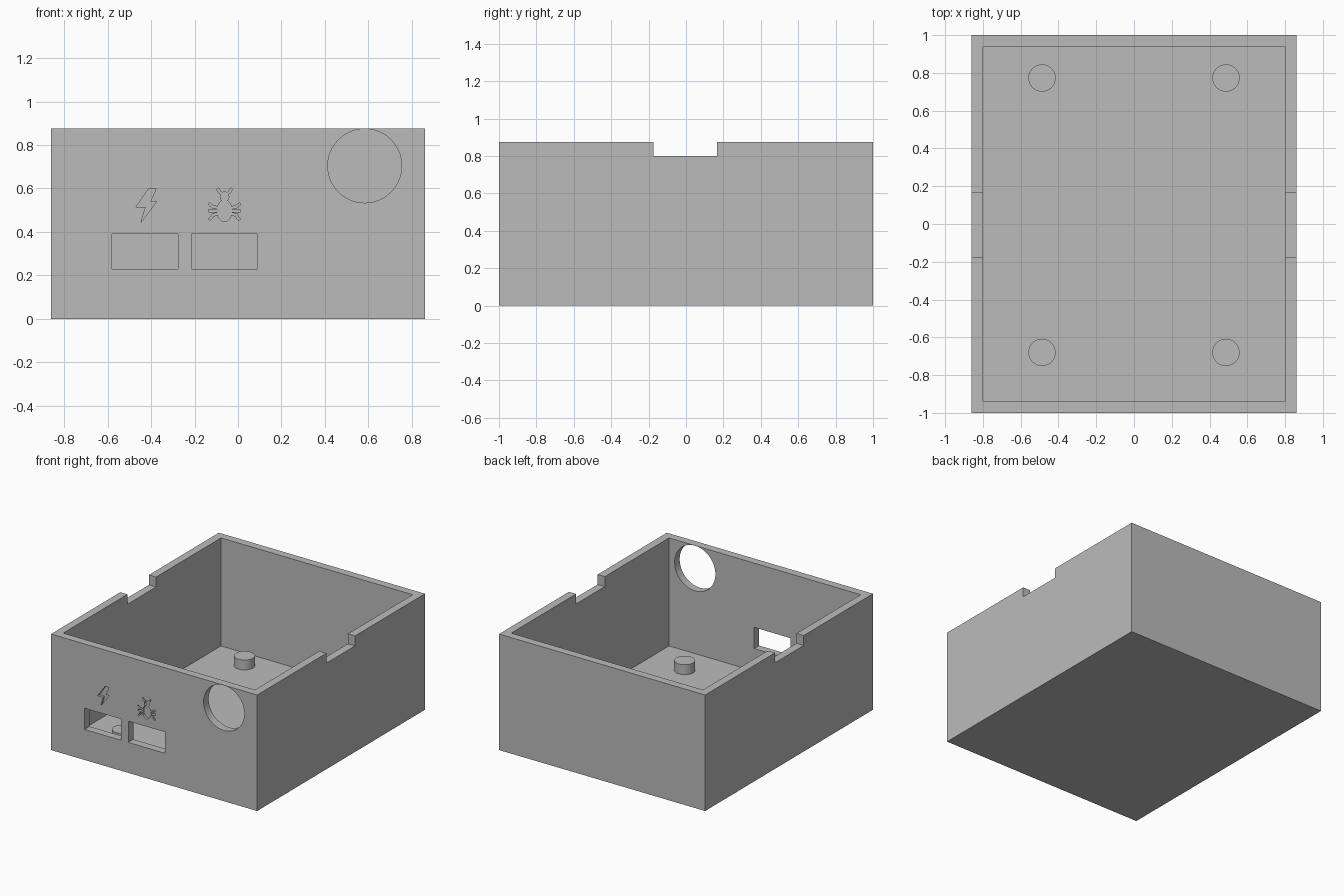
import bpy
import bmesh
from math import cos, sin, pi
from mathutils import Vector

default = bpy.data.objects.get("Cube")
if default:
    bpy.data.objects.remove(default, do_unlink=True)

grey = bpy.data.materials.new("plain grey")
grey.use_nodes = True
colour = (0.5, 0.5, 0.5, 1)
grey.diffuse_color = colour
grey.node_tree.nodes["Principled BSDF"].inputs["Base Color"].default_value = colour

HX, HY, HEIGHT = 0.86, 1.0, 0.875     # outer half width, half depth, height
WALL, FLOOR = 0.06, 0.06
ENGRAVE = 0.02


def add_box(bm, lo, hi):
    corners = bmesh.ops.create_cube(bm, size=1)["verts"]
    for v in corners:
        v.co = [l + (c + 0.5) * (h - l) for c, l, h in zip(v.co, lo, hi)]


def add_prism(bm, outline, y0, y1):
    """Extrude an outline given as (x, z) points from y0 to y1."""
    face = bm.faces.new([bm.verts.new((x, y0, z)) for x, z in outline])
    out = bmesh.ops.extrude_face_region(bm, geom=[face], use_keep_orig=True)
    moved = [g for g in out["geom"] if isinstance(g, bmesh.types.BMVert)]
    bmesh.ops.translate(bm, verts=moved, vec=(0, y1 - y0, 0))


def ellipse(cx, cz, rx, rz, n):
    return [(cx + rx * cos(2 * pi * i / n), cz + rz * sin(2 * pi * i / n)) for i in range(n)]


def stroke(a, b, width):
    """Rectangle around the segment from a to b."""
    a, b = Vector(a), Vector(b)
    d = (b - a).normalized() * width / 2
    side = Vector((-d.y, d.x))
    return [a - d + side, a - d - side, b + d - side, b + d + side]


def finish(bm, name):
    bmesh.ops.recalc_face_normals(bm, faces=bm.faces)
    mesh = bpy.data.meshes.new(name)
    bm.to_mesh(mesh)
    bm.free()
    mesh.materials.append(grey)
    obj = bpy.data.objects.new(name, mesh)
    bpy.context.collection.objects.link(obj)
    return obj


def cut(target, bm, name):
    cutter = finish(bm, name)
    cutter.hide_render = True
    mod = target.modifiers.new(name, "BOOLEAN")
    mod.operation, mod.solver, mod.object = "DIFFERENCE", "EXACT", cutter
    mod.use_self = True
    bpy.context.view_layer.objects.active = target
    bpy.ops.object.modifier_apply(modifier=name)
    bpy.data.objects.remove(cutter, do_unlink=True)


# Open box
bm = bmesh.new()
add_box(bm, (-HX, -HY, 0), (HX, HY, HEIGHT))
case = finish(bm, "case")
bm = bmesh.new()
add_box(bm, (-HX + WALL, -HY + WALL, FLOOR), (HX - WALL, HY - WALL, HEIGHT + 0.2))
cut(case, bm, "cavity")

# Notches in the two side rims
bm = bmesh.new()
add_box(bm, (-1, -0.175, 0.8), (1, 0.167, 1))
cut(case, bm, "rim_notches")

# Round hole and two rectangular ports through the front wall
bm = bmesh.new()
add_prism(bm, ellipse(0.583, 0.704, 0.17, 0.17, 64), -1.1, -0.9)
for x in (-0.58, -0.215):
    add_box(bm, (x, -1.1, 0.23), (x + 0.305, -0.9, 0.39))
cut(case, bm, "front_openings")

# Engraved lightning bolt
bm = bmesh.new()
bolt = [(-0.41, 0.6), (-0.376, 0.6), (-0.403, 0.54), (-0.374, 0.54),
        (-0.446, 0.445), (-0.425, 0.514), (-0.47, 0.514)]
add_prism(bm, bolt, -1.1, -1 + ENGRAVE)
cut(case, bm, "bolt_icon")

# Engraved bug: body, head, feelers and three pairs of bent legs
bm = bmesh.new()
BX = -0.062
add_prism(bm, ellipse(BX, 0.497, 0.034, 0.05, 24), -1.1, -1 + ENGRAVE)
add_prism(bm, ellipse(BX, 0.562, 0.02, 0.022, 16), -1.1, -1 + ENGRAVE)
limbs = [
    [(0.012, 0.575), (0.022, 0.583), (0.03, 0.595)],
    [(0.025, 0.51), (0.052, 0.515), (0.068, 0.527)],
    [(0.025, 0.497), (0.068, 0.497)],
    [(0.025, 0.485), (0.052, 0.478), (0.066, 0.46)],
]
for s in (-1, 1):
    for limb in limbs:
        for (ax, az), (bx, bz) in zip(limb, limb[1:]):
            add_prism(bm, stroke((BX + s * ax, az), (BX + s * bx, bz), 0.011),
                      -1.1, -1 + ENGRAVE)
cut(case, bm, "bug_icon")

# Four round standoffs on the floor
for side, x in (("right", -0.487), ("left", 0.487)):
    for end, y in (("front", -0.68), ("back", 0.773)):
        bm = bmesh.new()
        bmesh.ops.create_cone(bm, cap_ends=True, segments=48, radius1=0.072,
                              radius2=0.072, depth=0.085)
        bmesh.ops.translate(bm, verts=bm.verts, vec=(x, y, FLOOR + 0.0325))
        post = finish(bm, f"standoff_{end}_{side}")
        bpy.ops.object.select_all(action="DESELECT")
        post.select_set(True)
        bpy.context.view_layer.objects.active = post
        bpy.ops.object.shade_smooth_by_angle()
